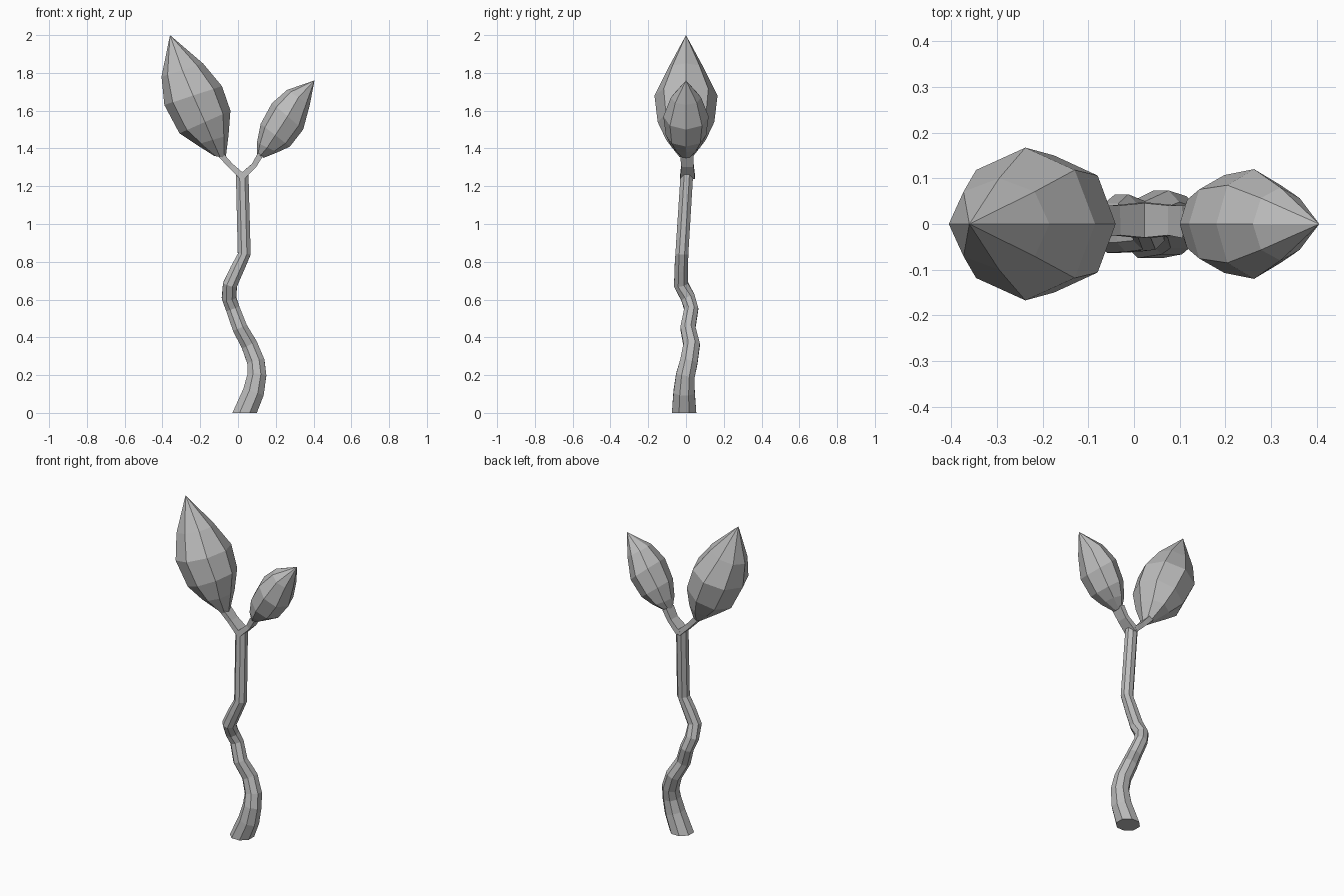
import bpy, bmesh, math
from mathutils import Vector

cube = bpy.data.objects.get("Cube")
if cube:
    bpy.data.objects.remove(cube, do_unlink=True)

# Single neutral grey material
grey = bpy.data.materials.new("neutral_grey")
grey.use_nodes = True
colour = (0.5, 0.5, 0.5, 1)
grey.diffuse_color = colour
grey.node_tree.nodes["Principled BSDF"].inputs["Base Color"].default_value = colour


def loop(center, a, b, sides, turn=0.0):
    """Closed loop of points spanned by half-axes a and b."""
    angles = [2 * math.pi * (i + turn) / sides for i in range(sides)]
    return [center + a * math.cos(t) + b * math.sin(t) for t in angles]


def loft(name, loops, tip=None):
    """Skin consecutive loops, closing with a cap or a pointed tip."""
    bm = bmesh.new()
    rings = [[bm.verts.new(p) for p in pts] for pts in loops]
    n = len(rings[0])
    for low, high in zip(rings, rings[1:]):
        for i in range(n):
            j = (i + 1) % n
            bm.faces.new((low[i], low[j], high[j], high[i]))
    bm.faces.new(rings[0])
    if tip:
        apex = bm.verts.new(tip)
        for i in range(n):
            bm.faces.new((rings[-1][i], rings[-1][(i + 1) % n], apex))
    else:
        bm.faces.new(rings[-1])
    bmesh.ops.recalc_face_normals(bm, faces=bm.faces)
    mesh = bpy.data.meshes.new(name)
    bm.to_mesh(mesh)
    bm.free()
    mesh.materials.append(grey)
    obj = bpy.data.objects.new(name, mesh)
    bpy.context.collection.objects.link(obj)
    return obj


def sweep(name, path, radii, depth, sides, turn, flat_start=False):
    """Sweep a polygon along a path; depth scales the section along y."""
    pts = [Vector(p) for p in path]
    loops = []
    for i, p in enumerate(pts):
        tangent = pts[min(i + 1, len(pts) - 1)] - pts[max(i - 1, 0)]
        if flat_start and i == 0:
            tangent = Vector((0, 0, 1))
        tangent.normalize()
        across = Vector((0, 1, 0)).cross(tangent).normalized()
        back = tangent.cross(across)
        loops.append(loop(p, across * radii[i], back * radii[i] * depth, sides, turn))
    return loft(name, loops)


def bud(name, sections, tip):
    """Bud from (left point, right point, half depth) sections."""
    loops = []
    for k, (lx, lz, rx, rz, depth) in enumerate(sections):
        left, right = Vector((lx, 0, lz)), Vector((rx, 0, rz))
        loops.append(loop((left + right) / 2, (right - left) / 2,
                          Vector((0, depth, 0)), 8))
    return loft(name, loops, tip)


# Winding stem
stem = [(.035, -.01, 0, .07), (.082, -.01, .11, .061), (.1, -.003, .2, .054),
        (.095, .015, .27, .05), (.06, .03, .36, .047), (.01, .01, .45, .043),
        (-.027, .028, .55, .04), (-.048, .01, .61, .041), (-.042, -.026, .68, .041),
        (-.005, -.025, .76, .039), (.033, -.022, .84, .037), (.022, .005, 1.27, .036)]
sweep("stem", [s[:3] for s in stem], [s[3] for s in stem], 1, 8, .5, True)

# Flat twigs forking from the stem top
twig_radii = [.024, .02, .022]
sweep("right_twig", [(.025, .008, 1.25), (-.04, .008, 1.31), (-.095, .005, 1.37)],
      twig_radii, 2.3, 4, .5)
sweep("left_twig", [(.02, .008, 1.25), (.085, .008, 1.31), (.12, .005, 1.37)],
      twig_radii, 2.3, 4, .5)

# Large pointed bud
bud("large_bud", [(-.125, 1.36, -.065, 1.35, .035), (-.22, 1.42, -.05, 1.47, .105),
                  (-.31, 1.48, -.04, 1.6, .15), (-.39, 1.63, -.085, 1.73, .167),
                  (-.405, 1.78, -.185, 1.85, .1)], (-.36, 0, 2))

# Small pointed bud
bud("small_bud", [(.1, 1.37, .135, 1.35, .03), (.1, 1.43, .21, 1.38, .075),
                  (.12, 1.53, .275, 1.41, .107), (.18, 1.64, .345, 1.5, .12),
                  (.26, 1.71, .38, 1.63, .08)], (.405, 0, 1.76))
